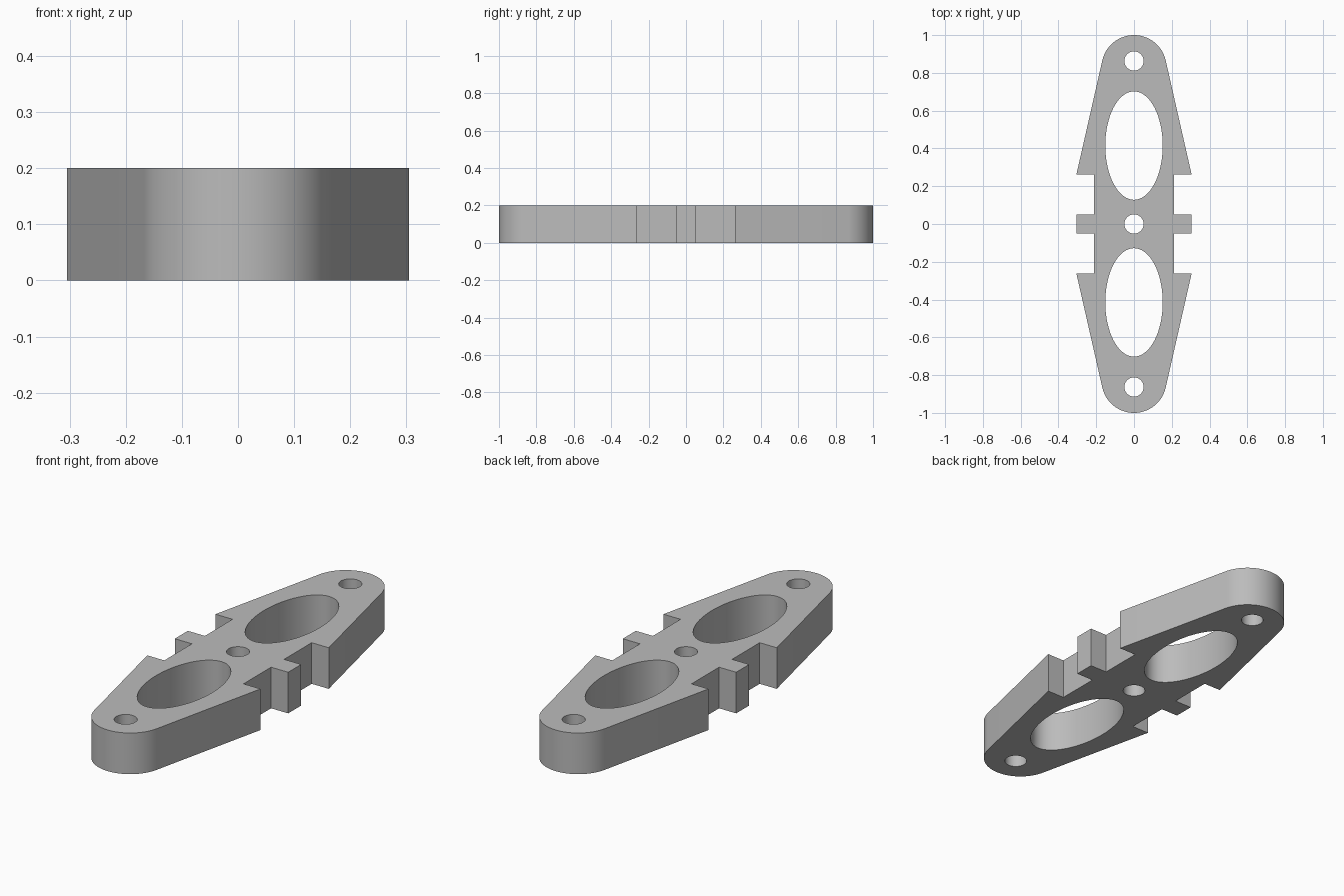
import bpy
import bmesh
from math import sin, cos, atan2, acos, hypot, pi, radians

cube = bpy.data.objects.get("Cube")
if cube:
    bpy.data.objects.remove(cube, do_unlink=True)

HEIGHT = 0.2
WING_X, WING_Y = 0.305, 0.262      # sharp outer corner of each wing
WAIST_X, TAB_Y = 0.213, 0.05       # narrow middle and its side tabs
END_R = 0.172                      # rounded ends
END_Y = 1 - END_R


def ellipse(cy, rx, ry, n=64):
    return [(rx * cos(2 * pi * i / n), cy + ry * sin(2 * pi * i / n)) for i in range(n)]


# Quarter outline: tab, waist, wing, then the end arc from its tangent point
dx, dy = WING_X, WING_Y - END_Y
start = atan2(dy, dx) + acos(END_R / hypot(dx, dy))
STEPS = 20
arc = [start + (pi / 2 - start) * i / STEPS for i in range(STEPS + 1)]
quarter = [(WING_X, TAB_Y), (WAIST_X, TAB_Y), (WAIST_X, WING_Y), (WING_X, WING_Y)]
quarter += [(END_R * cos(a), END_Y + END_R * sin(a)) for a in arc]

# Mirror the quarter to the full outline
half = quarter + [(-x, y) for x, y in reversed(quarter[:-1])]
outline = half + [(-x, -y) for x, y in half]

# Plate profile with bolt holes and oval windows
loops = [outline, ellipse(0, 0.051, 0.051)]
for side in (1, -1):
    loops.append(ellipse(side * 0.415, 0.152, 0.287))
    loops.append(ellipse(side * 0.863, 0.051, 0.051))

curve = bpy.data.curves.new("plate_profile", "CURVE")
curve.dimensions = "2D"
curve.fill_mode = "BOTH"
curve.extrude = HEIGHT / 2
for points in loops:
    spline = curve.splines.new("POLY")
    spline.points.add(len(points) - 1)
    for p, (x, y) in zip(spline.points, points):
        p.co = (x, y, 0, 1)
    spline.use_cyclic_u = True

# Turn the profile into a solid mesh
helper = bpy.data.objects.new("plate_profile", curve)
bpy.context.collection.objects.link(helper)
bpy.context.view_layer.update()
graph = bpy.context.evaluated_depsgraph_get()
mesh = bpy.data.meshes.new_from_object(helper.evaluated_get(graph))
bpy.data.objects.remove(helper, do_unlink=True)

bm = bmesh.new()
bm.from_mesh(mesh)
bmesh.ops.remove_doubles(bm, verts=bm.verts, dist=0.0005)
bmesh.ops.translate(bm, verts=bm.verts, vec=(0, 0, HEIGHT / 2))
bmesh.ops.dissolve_limit(bm, angle_limit=radians(0.5), verts=bm.verts, edges=bm.edges)
bmesh.ops.triangulate(bm, faces=[f for f in bm.faces if len(f.verts) > 4])
bmesh.ops.recalc_face_normals(bm, faces=bm.faces)
bm.to_mesh(mesh)
bm.free()

# Plain grey finish
grey = bpy.data.materials.new("plain_grey")
grey.use_nodes = True
colour = (0.5, 0.5, 0.5, 1)
grey.diffuse_color = colour
grey.node_tree.nodes["Principled BSDF"].inputs["Base Color"].default_value = colour
mesh.materials.clear()
mesh.materials.append(grey)

plate = bpy.data.objects.new("spacer_plate", mesh)
bpy.context.collection.objects.link(plate)
bpy.ops.object.select_all(action="DESELECT")
plate.select_set(True)
bpy.context.view_layer.objects.active = plate
bpy.ops.object.shade_smooth_by_angle(angle=radians(30))
